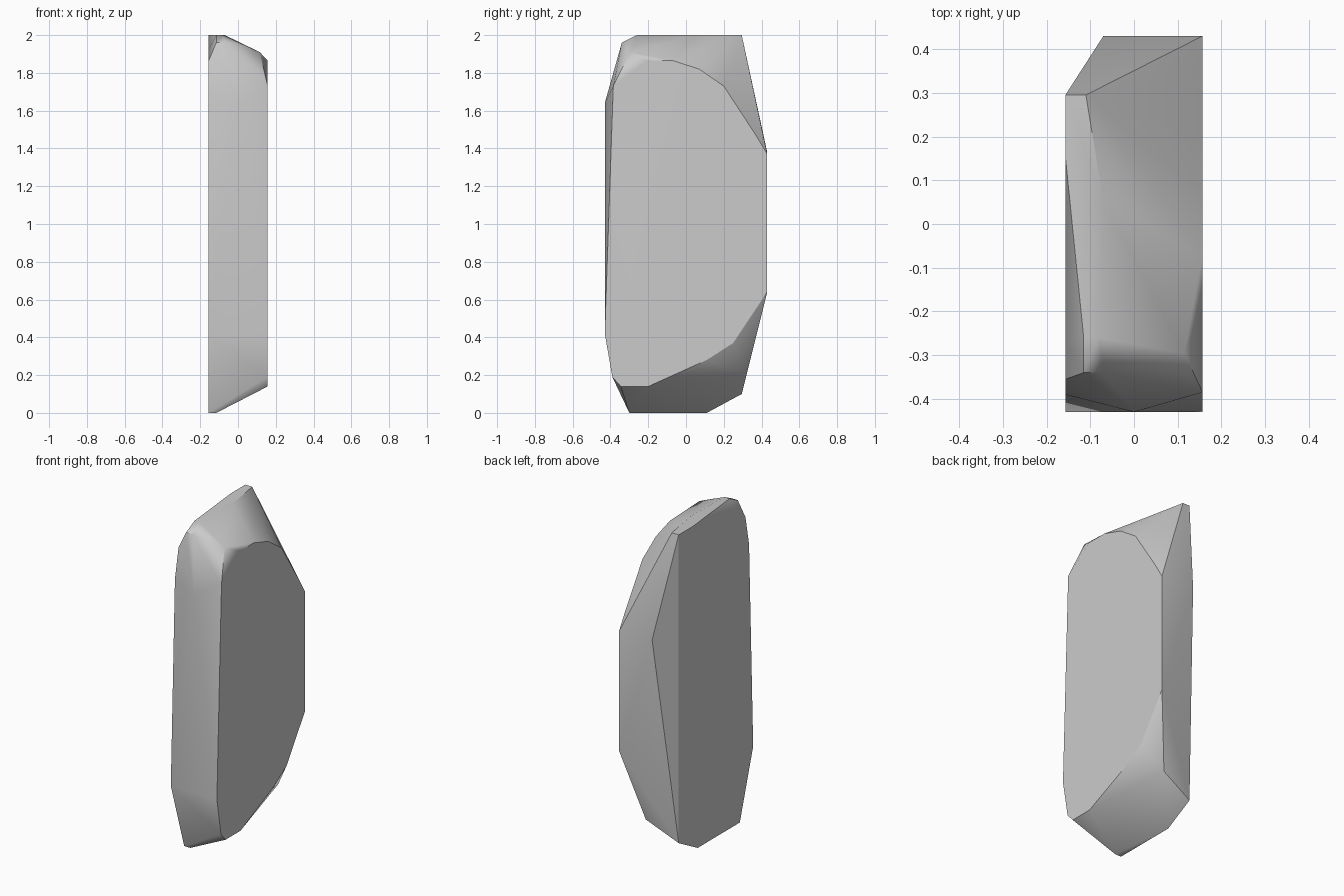
import bpy
import bmesh
import math

# Remove the default object only
default = bpy.data.objects.get("Cube")
if default:
    bpy.data.objects.remove(default, do_unlink=True)

HALF = 0.157  # half thickness of the slab

# Broad right-hand cleavage face, as a (y, z) outline
broad_face = [
    (-.43, .42), (-.39, .19), (-.345, .14), (-.2, .14), (.11, .28), (.25, .37),
    (.43, .64), (.43, 1.37), (.37, 1.47), (.2, 1.73), (.07, 1.82),
    (-.07, 1.865), (-.2, 1.865), (-.385, 1.73),
]

# Opposite cleavage face, as a (y, z) outline
opposite_face = [
    (-.43, .42), (-.3, 0), (.11, 0), (.295, .1), (.295, 2), (.155, 2),
    (-.27, 1.92), (-.355, 1.86), (-.39, 1.68),
]

# Chipped ridges between the two faces, as (x, y, z)
chipped_ridges = [
    # Top ridge and its front corner
    (-.11, .295, 2), (-.07, .05, 2), (-.08, -.26, 2), (-.115, -.26, 2),
    (-.115, -.34, 1.96), (-.07, -.34, 1.96), (.02, -.295, 1.95),
    (.115, -.295, 1.91), (.115, .17, 1.78),
    # Front bulge
    (0, -.43, 1.64),
    # Back chip and bottom edge
    (-.07, .43, 1.38), (.05, .32, .2), (-.115, -.3, 0),
]


def face_points(outline, x):
    """Place a flat outline at a given thickness position."""
    return [(x, y, z) for y, z in outline]


def make_material(name, color):
    material = bpy.data.materials.new(name)
    material.use_nodes = True
    material.diffuse_color = color
    shader = material.node_tree.nodes["Principled BSDF"]
    shader.inputs["Base Color"].default_value = color
    return material


def make_stone(name, points, material):
    """Wrap the points in a convex chiselled skin and clean flat regions."""
    bm = bmesh.new()
    for point in points:
        bm.verts.new(point)
    hull = bmesh.ops.convex_hull(bm, input=bm.verts[:])
    loose = [v for v in bm.verts if not v.link_faces]
    bmesh.ops.delete(bm, geom=loose, context="VERTS")
    bmesh.ops.dissolve_limit(bm, angle_limit=math.radians(1),
                             verts=bm.verts[:], edges=bm.edges[:])
    bmesh.ops.recalc_face_normals(bm, faces=bm.faces[:])
    mesh = bpy.data.meshes.new(name)
    bm.to_mesh(mesh)
    bm.free()
    mesh.materials.append(material)
    stone = bpy.data.objects.new(name, mesh)
    bpy.context.collection.objects.link(stone)
    return stone


# Upright stone slab
grey = make_material("stone grey", (0.6, 0.6, 0.6, 1))
points = (face_points(broad_face, HALF) + face_points(opposite_face, -HALF)
          + chipped_ridges)
slab = make_stone("stone_slab", points, grey)

# Soft shading across shallow facets, sharp on the strong edges
bpy.ops.object.select_all(action="DESELECT")
slab.select_set(True)
bpy.context.view_layer.objects.active = slab
bpy.ops.object.shade_smooth_by_angle(angle=math.radians(30))
weighted = slab.modifiers.new("facet_shading", "WEIGHTED_NORMAL")
weighted.keep_sharp = True
